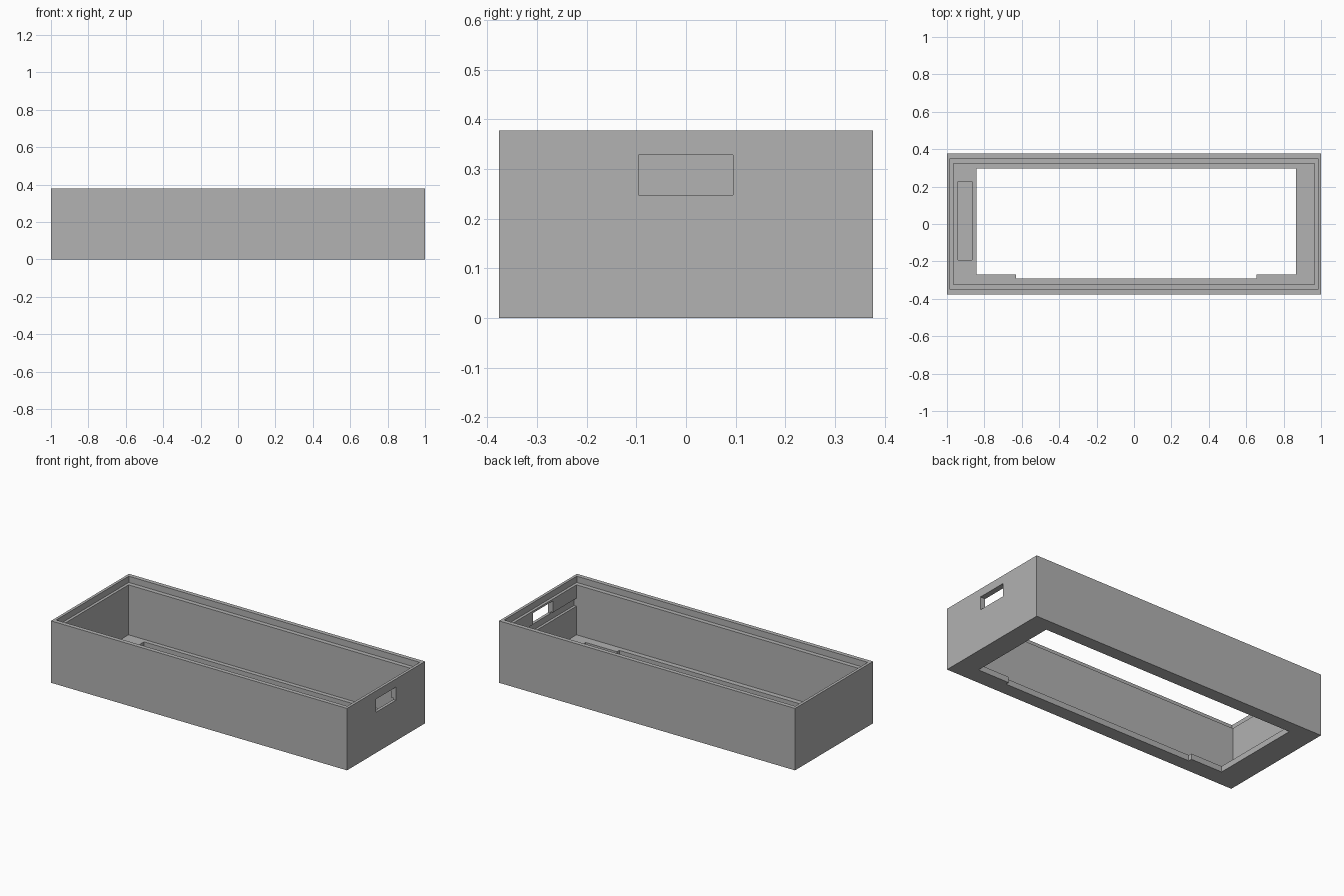
import bpy

cube = bpy.data.objects.get("Cube")
if cube:
    bpy.data.objects.remove(cube, do_unlink=True)

grey = bpy.data.materials.new("matte grey")
grey.use_nodes = True
colour = (0.445, 0.445, 0.445, 1)
grey.diffuse_color = colour
grey.node_tree.nodes["Principled BSDF"].inputs["Base Color"].default_value = colour


def box(name, x, y, z):
    """Box spanning the given (min, max) ranges."""
    bpy.ops.mesh.primitive_cube_add(size=1)
    ob = bpy.context.object
    ob.name = name
    ob.location = [sum(r) / 2 for r in (x, y, z)]
    ob.scale = [r[1] - r[0] for r in (x, y, z)]
    bpy.ops.object.transform_apply(location=True, rotation=False, scale=True)
    ob.data.materials.append(grey)
    return ob


def cut(target, name, x, y, z):
    """Subtract a box from the target and discard the cutter."""
    cutter = box(name, x, y, z)
    cutter.hide_render = True
    mod = target.modifiers.new(name, "BOOLEAN")
    mod.operation = "DIFFERENCE"
    mod.solver = "EXACT"
    mod.object = cutter
    bpy.context.view_layer.objects.active = target
    bpy.ops.object.modifier_apply(modifier=mod.name)
    bpy.data.objects.remove(cutter, do_unlink=True)


FLOOR = 0.035
case = box("case_frame", (-1, 1), (-0.376, 0.376), (0, 0.378))

# Hollow interior and stepped rim for a lid
cut(case, "interior", (-0.966, 0.966), (-0.323, 0.323), (FLOOR, 0.5))
cut(case, "lid_rebate", (-0.983, 0.983), (-0.35, 0.35), (0.34, 0.5))

# Floor opening, narrower at both ends so corner tabs remain at the front
cut(case, "opening", (-0.843, 0.867), (-0.27, 0.297), (-0.1, 0.1))
cut(case, "opening_middle", (-0.63, 0.655), (-0.292, 0), (-0.1, 0.1))

# Shallow floor pocket at one end
cut(case, "floor_pocket", (-0.94, -0.865), (-0.193, 0.227), (0.018, 0.1))

# Groove inside the other end wall, and the port through it
cut(case, "wall_groove", (0.9, 0.982), (-0.323, 0.323), (0.21, 0.258))
cut(case, "side_port", (0.9, 1.1), (-0.096, 0.095), (0.248, 0.328))
